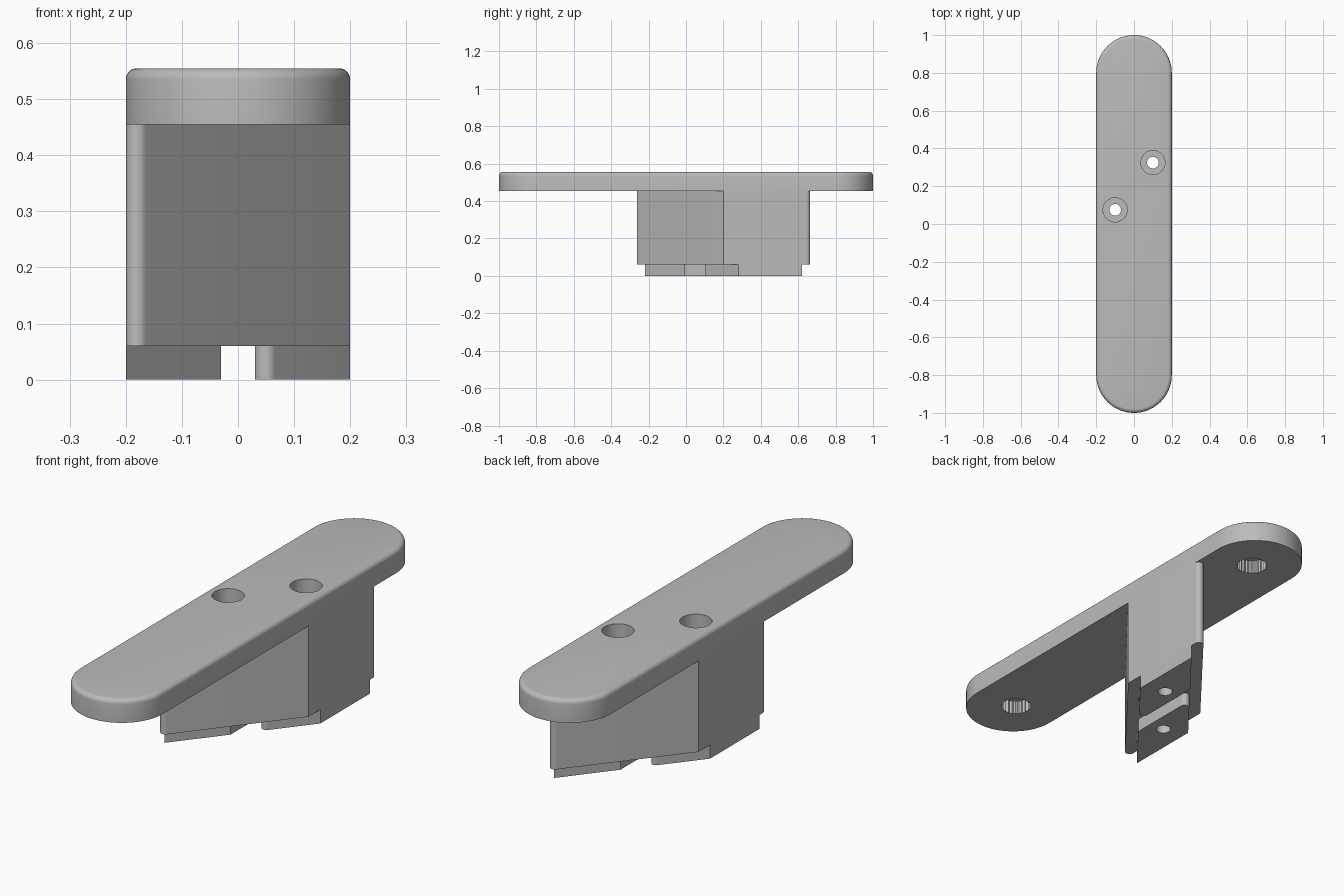
import bpy
import bmesh
import math
from mathutils import Vector

default = bpy.data.objects.get("Cube")
if default:
    bpy.data.objects.remove(default, do_unlink=True)

GREY = (0.5, 0.5, 0.5, 1)
grey = bpy.data.materials.new("light grey")
grey.use_nodes = True
grey.diffuse_color = GREY
grey.node_tree.nodes["Principled BSDF"].inputs["Base Color"].default_value = GREY

HALF = 0.2          # half width of the whole part
MID = 0.2           # y of the stem centre
SLOPE = 1.25        # slant of the stem ends, dy/dx
PLATE_LOW, PLATE_TOP = 0.455, 0.555
STEM_LOW = 0.06


def rounded(corners, steps=10):
    """Outline from (x, y, radius) corners, counter-clockwise, with filleted corners."""
    points = []
    for i, (x, y, r) in enumerate(corners):
        p = Vector((x, y))
        if r == 0:
            points.append(p)
            continue
        to_prev = (Vector(corners[i - 1][:2]) - p).normalized()
        to_next = (Vector(corners[(i + 1) % len(corners)][:2]) - p).normalized()
        half = to_prev.angle(to_next) / 2
        centre = p + (to_prev + to_next).normalized() * r / math.sin(half)
        start = p + to_prev * r / math.tan(half) - centre
        sweep = math.pi - 2 * half
        for k in range(steps + 1):
            a = sweep * k / steps
            points.append(centre + Vector((start.x * math.cos(a) - start.y * math.sin(a),
                                           start.x * math.sin(a) + start.y * math.cos(a))))
    return points


def prism(name, outline, low, high, top_round=0):
    """Extrude an outline from low to high, optionally rounding the top rim."""
    bm = bmesh.new()
    base = bm.faces.new([bm.verts.new((p[0], p[1], low)) for p in outline])
    grown = bmesh.ops.extrude_face_region(bm, geom=[base], use_keep_orig=True)["geom"]
    bmesh.ops.translate(bm, vec=(0, 0, high - low),
                        verts=[v for v in grown if isinstance(v, bmesh.types.BMVert)])
    bmesh.ops.remove_doubles(bm, verts=bm.verts, dist=1e-5)
    if top_round:
        rim = [e for e in bm.edges if all(v.co.z > high - 1e-4 for v in e.verts)]
        bmesh.ops.bevel(bm, geom=rim, offset=top_round, segments=5,
                        profile=0.5, affect='EDGES')
    bmesh.ops.recalc_face_normals(bm, faces=bm.faces)
    mesh = bpy.data.meshes.new(name)
    bm.to_mesh(mesh)
    bm.free()
    mesh.materials.append(grey)
    obj = bpy.data.objects.new(name, mesh)
    bpy.context.collection.objects.link(obj)
    return obj


def circle(x, y, r, ribs=0, count=40):
    """Round outline, or one with small crush ribs around it."""
    n = ribs * 2 if ribs else count
    return [(x + (r - (0.006 if ribs and k % 2 else 0)) * math.cos(math.tau * k / n),
             y + (r - (0.006 if ribs and k % 2 else 0)) * math.sin(math.tau * k / n))
            for k in range(n)]


def slanted(x0, x1, half_length, r_front, r_back):
    """Parallelogram corners between x0 and x1 with slanted ends."""
    def end(x, side):
        return MID + SLOPE * x + side * half_length
    return [(x0, end(x0, -1), r_front), (x1, end(x1, -1), 0),
            (x1, end(x1, 1), r_back), (x0, end(x0, 1), 0)]


# Grip plate with round ends and a softened top rim
plate = prism("grip_plate", rounded([(-HALF, -1, HALF), (HALF, -1, HALF),
                                     (HALF, 1, HALF), (-HALF, 1, HALF)], 20),
              PLATE_LOW, PLATE_TOP, 0.02)

# Slanted stem below the plate
stem = prism("stem", rounded(slanted(-HALF, HALF, 0.25, 0.02, 0.02)), STEM_LOW, PLATE_LOW)

# Two feet with a slot between them; only their inner acute corners are rounded
left_foot = prism("left_foot", rounded(slanted(0.03, HALF, 0.17, 0.02, 0)), 0, STEM_LOW)
right_corners = [(-x, 2 * MID - y, r) for x, y, r in slanted(0.03, HALF, 0.17, 0.02, 0)]
right_foot = prism("right_foot", rounded(right_corners), 0, STEM_LOW)

# Cutters: counterbored screw holes and ribbed blind sockets
cutters = []
for side, foot in ((1, left_foot), (-1, right_foot)):
    x, y = side * 0.1, MID + side * 0.125
    bore = prism("screw_bore_cutter", circle(x, y, 0.031), -0.1, 0.7)
    head = prism("screw_head_cutter", circle(x, y, 0.064), 0.2, 0.7)
    socket = prism("socket_cutter", circle(0, side * 0.78, 0.066, ribs=24),
                   PLATE_LOW - 0.1, PLATE_LOW + 0.06)
    cutters += [(bore, (stem, foot)), (head, (plate, stem)), (socket, (plate,))]

for cutter, targets in cutters:
    cutter.hide_render = True
    cutter.hide_viewport = True
    for target in targets:
        cut = target.modifiers.new(cutter.name, 'BOOLEAN')
        cut.operation = 'DIFFERENCE'
        cut.solver = 'EXACT'
        cut.object = cutter

# Apply the cuts, then smooth the rounded faces while keeping edges sharp
depsgraph = bpy.context.evaluated_depsgraph_get()
parts = (plate, stem, left_foot, right_foot)
finished = [bpy.data.meshes.new_from_object(p.evaluated_get(depsgraph)) for p in parts]
for part, mesh in zip(parts, finished):
    part.modifiers.clear()
    part.data = mesh
for cutter, _ in cutters:
    bpy.data.objects.remove(cutter, do_unlink=True)

bpy.ops.object.select_all(action='DESELECT')
for part in parts:
    part.select_set(True)
bpy.context.view_layer.objects.active = plate
bpy.ops.object.shade_smooth_by_angle(angle=math.radians(30))
